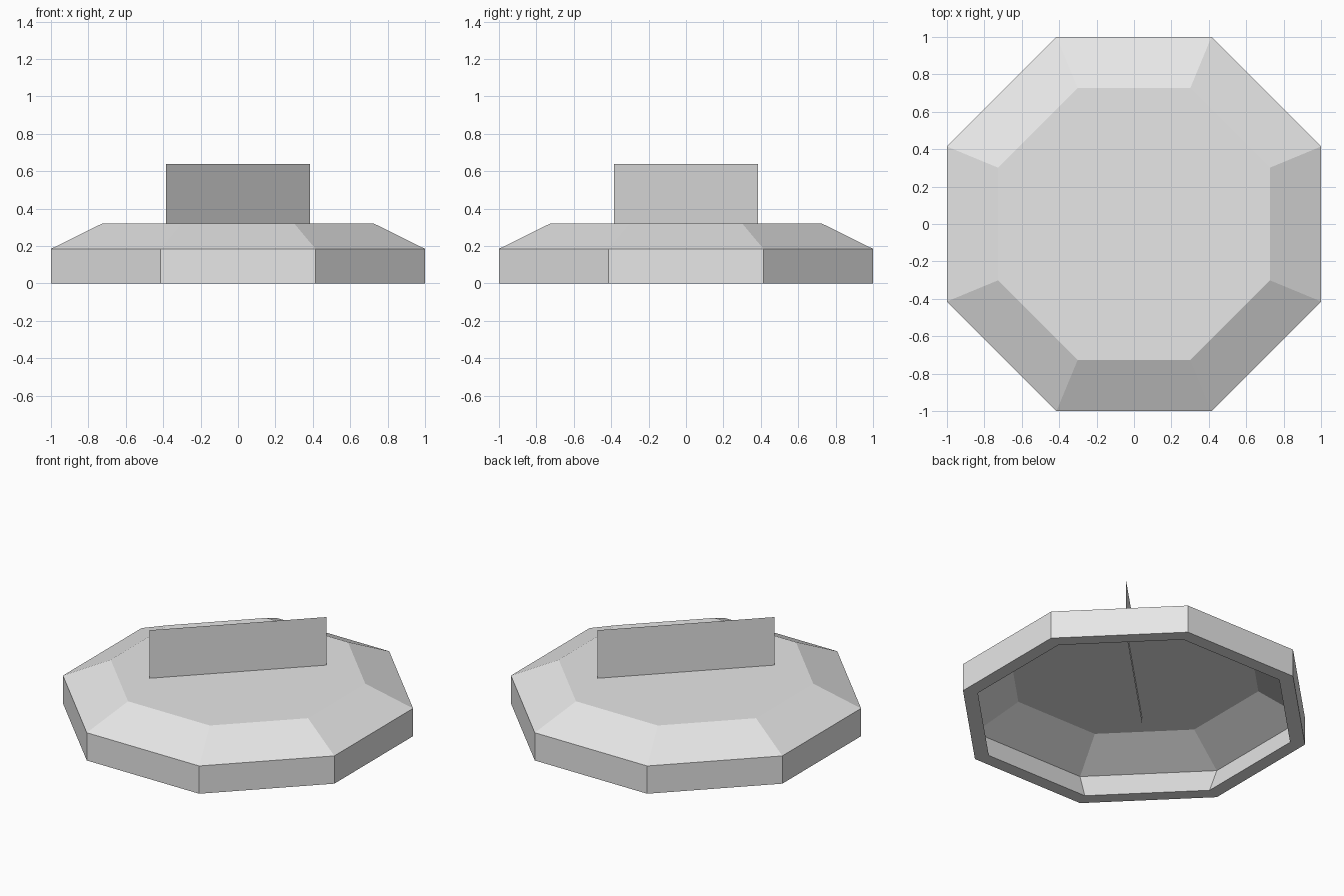
import bpy
import bmesh
from math import cos, sin, pi, radians

SIDES = 8

cube = bpy.data.objects.get("Cube")
if cube:
    bpy.data.objects.remove(cube, do_unlink=True)

grey = bpy.data.materials.new("light_grey")
grey.use_nodes = True
grey.diffuse_color = (0.8, 0.8, 0.8, 1)
grey.node_tree.nodes["Principled BSDF"].inputs["Base Color"].default_value = (0.8, 0.8, 0.8, 1)


def ring(bm, apothem, z):
    """Octagon of vertices with flat sides facing the axes."""
    r = apothem / cos(pi / SIDES)
    angles = [(i + 0.5) * 2 * pi / SIDES for i in range(SIDES)]
    return [bm.verts.new((r * cos(a), r * sin(a), z)) for a in angles]


def bridge(bm, a, b):
    for i in range(SIDES):
        j = (i + 1) % SIDES
        bm.faces.new((a[i], a[j], b[j], b[i]))


def finish(bm, name):
    mesh = bpy.data.meshes.new(name)
    bm.to_mesh(mesh)
    bm.free()
    mesh.materials.append(grey)
    obj = bpy.data.objects.new(name, mesh)
    bpy.context.collection.objects.link(obj)
    return obj


# Wedge-section rim: outer wall, flat underside, slanted inner wall
bm = bmesh.new()
edge = ring(bm, 1.0, 0.185)
outer_foot = ring(bm, 1.0, 0)
inner_foot = ring(bm, 0.913, 0)
bridge(bm, outer_foot, edge)
bridge(bm, inner_foot, outer_foot)
bridge(bm, edge, inner_foot)
finish(bm, "rim")

# Thin cover: sloped border and flat top
bm = bmesh.new()
border = ring(bm, 1.0, 0.185)
top = ring(bm, 0.727, 0.32)
bridge(bm, border, top)
bm.faces.new(top)
finish(bm, "cover")

# Upright diagonal fin, a single sheet passing slightly through the cover
bm = bmesh.new()
half, low, high = 0.543, 0.272, 0.64
corners = [(-half, low), (half, low), (half, high), (-half, high)]
bm.faces.new([bm.verts.new((x, 0, z)) for x, z in corners])
fin = finish(bm, "fin")
fin.rotation_euler.z = radians(45)
